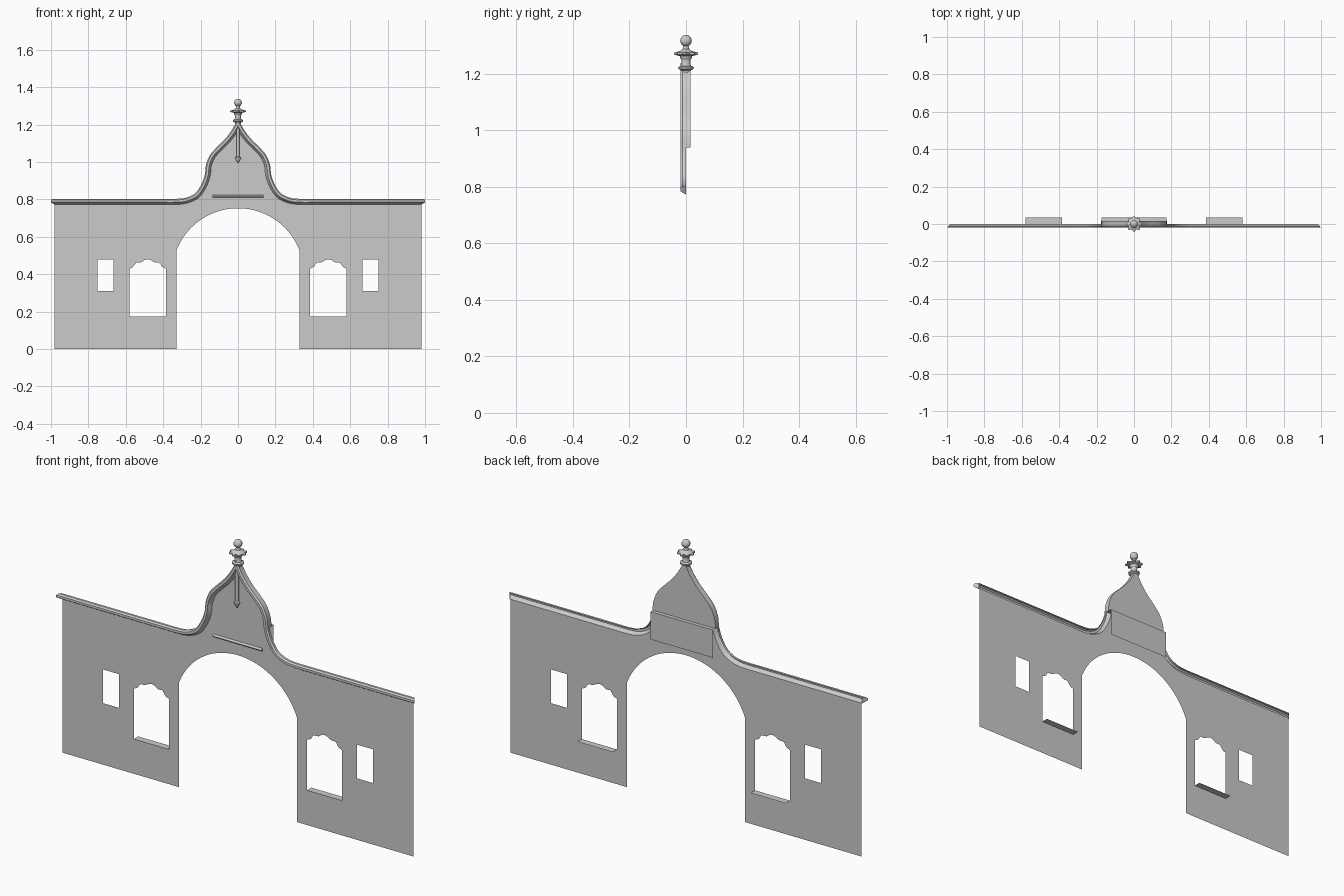
import bpy, bmesh, math
from mathutils import Vector

if "Cube" in bpy.data.objects:
    bpy.data.objects.remove(bpy.data.objects["Cube"])


def add_mesh(name, verts, faces, angle=35):
    me = bpy.data.meshes.new(name)
    me.from_pydata(verts, [], faces)
    bm = bmesh.new()
    bm.from_mesh(me)
    bmesh.ops.recalc_face_normals(bm, faces=bm.faces)
    bm.to_mesh(me)
    bm.free()
    ob = bpy.data.objects.new(name, me)
    bpy.context.collection.objects.link(ob)
    bpy.ops.object.select_all(action='DESELECT')
    ob.select_set(True)
    bpy.context.view_layer.objects.active = ob
    bpy.ops.object.shade_smooth_by_angle(angle=math.radians(angle))
    return ob


def flat_sheet(name, loops):
    # filled outline with holes, standing upright at y = 0
    cu = bpy.data.curves.new(name, 'CURVE')
    cu.dimensions = '2D'
    cu.fill_mode = 'BOTH'
    for loop in loops:
        sp = cu.splines.new('POLY')
        sp.points.add(len(loop) - 1)
        for p, (x, z) in zip(sp.points, loop):
            p.co = (x, z, 0, 1)
        sp.use_cyclic_u = True
    ob = bpy.data.objects.new(name, cu)
    bpy.context.collection.objects.link(ob)
    ob.rotation_euler.x = math.pi / 2
    bpy.ops.object.select_all(action='DESELECT')
    ob.select_set(True)
    bpy.context.view_layer.objects.active = ob
    bpy.ops.object.convert(target='MESH')
    return ob


def lathe(name, profile, segs=24, petals=None, y=0, squash=1):
    # profile of (radius, z); petals maps a row index to its scallop depth
    petals = petals or {}
    verts, faces = [], []
    for i, (r, z) in enumerate(profile):
        for s in range(segs):
            a = 2 * math.pi * s / segs
            k = r * (1 + petals.get(i, 0) * math.cos(8 * a))
            verts.append((k * math.cos(a), y + squash * k * math.sin(a), z))
    for i in range(len(profile) - 1):
        for s in range(segs):
            n = (s + 1) % segs
            faces.append((i * segs + s, i * segs + n, (i + 1) * segs + n, (i + 1) * segs + s))
    faces += [tuple(range(segs)), tuple(range((len(profile) - 1) * segs, len(profile) * segs))]
    return add_mesh(name, verts, faces)


def smooth_path(pts, n=6):
    P = [Vector(p) for p in pts]
    P = [2 * P[0] - P[1]] + P + [2 * P[-1] - P[-2]]
    out = []
    for a, b, c, d in zip(P, P[1:], P[2:], P[3:]):
        for i in range(n):
            t = i / n
            out.append(0.5 * (2 * b + (c - a) * t + (2 * a - 5 * b + 4 * c - d) * t * t
                              + (3 * b - a - 3 * c + d) * t ** 3))
    return out + [P[-2]]


# Right half of the ogee roof line, from the flat cornice up to the apex
ogee = smooth_path([(.40, .803), (.34, .803), (.283, .808), (.23, .832), (.198, .877),
                    (.178, .93), (.171, .985), (.15, 1.037), (.118, 1.075), (.07, 1.123),
                    (.034, 1.17), (.012, 1.21), (0, 1.24)])
path = [Vector((1, .803))] + ogee


def offset(i, t):
    d = (path[min(i + 1, len(path) - 1)] - path[max(i - 1, 0)]).normalized()
    p = path[i] + Vector((-d.y, d.x)) * t
    return max(p.x, 0), p.y


# Wall sheet with arch, scalloped windows and small side windows
edge = [offset(i, .029) for i in range(1, len(path))]
edge = [p for p in edge if p[0] > .004]
R, cz = .3527, .40
a0 = math.asin(.328 / R)
arch = [(R * math.sin(a), cz + R * math.cos(a)) for a in [-a0 + 2 * a0 * i / 40 for i in range(41)]]
outline = ([(.328, 0), (.98, 0), (.98, .774)] + edge + [(0, edge[-1][1] + .008)]
           + [(-x, z) for x, z in reversed(edge)] + [(-.98, .774), (-.98, 0), (-.328, 0)] + arch)
half = [(.098, .43), (.085, .435), (.076, .441), (.068, .454), (.060, .463), (.045, .462),
        (.032, .465), (.018, .475), (0, .48)]
holes = []
for s in (-1, 1):
    c = s * .483
    holes.append([(c - .098, .175), (c + .098, .175)] + [(c + x, z) for x, z in half]
                 + [(c - x, z) for x, z in reversed(half[:-1])])
    holes.append([(s * .665, .31), (s * .752, .31), (s * .752, .48), (s * .665, .48)])
flat_sheet("wall", [outline] + holes)

# Cornice moulding swept along the whole roof line, open at the back
section = [(0, 0), (0, -.012), (.006, -.02), (.018, -.02), (.024, -.010), (.03, 0)]
rows = []
for i in range(len(path)):
    row = []
    for t, y in section:
        x, z = offset(i, t)
        if i == 0:
            x = .983 - .85 * y
        row.append((x, y, z))
    rows.append(row)
rows += [[(-x, y, z) for x, y, z in r] for r in reversed(rows[:-1])]
m = len(section)
faces = [(i * m + j, i * m + j + 1, (i + 1) * m + j + 1, (i + 1) * m + j)
         for i in range(len(rows) - 1) for j in range(m - 1)]
faces += [tuple(range(m)), tuple(range((len(rows) - 1) * m, len(rows) * m))]
add_mesh("cornice", [v for r in rows for v in r], faces)

# Gable backing: rim and rear face of the upper ogee
top = [(.175, .94)] + [(p.x, p.y) for p in ogee if p.y > .945]
top += [(-x, z) for x, z in reversed(top[:-1])]
n = len(top)
add_mesh("gable_back", [(x, 0, z) for x, z in top] + [(x, .016, z) for x, z in top],
         [(i, i + 1, n + i + 1, n + i) for i in range(n - 1)] + [tuple(range(n, 2 * n))])

# Board behind the gable with its top ledge
add_mesh("back_board", [(s * .174, y, z) for y, z in ((0, .94), (.035, .94), (.035, .80)) for s in (-1, 1)],
         [(0, 1, 3, 2), (2, 3, 5, 4)])

# Window sills
for s in (-1, 1):
    add_mesh("window_sill", [(s * .385, 0, .175), (s * .581, 0, .175), (s * .581, .035, .175),
                             (s * .385, .035, .175)], [(0, 1, 2, 3)])

# Half-round bar at the foot of the gable
bar = [(-.009 * math.sin(math.pi * i / 6), .817 + .007 * math.cos(math.pi * i / 6)) for i in range(7)]
add_mesh("gable_bar", [(x, y, z) for x in (-.137, .137) for y, z in bar],
         [(i, i + 1, i + 8, i + 7) for i in range(6)] + [tuple(range(7)), tuple(range(7, 14))])

# Hanging pendant
lathe("pendant", [(.001, .995), (.008, 1.006), (.015, 1.019), (.015, 1.024), (.009, 1.03),
                  (.009, 1.20)], 12, y=-.008, squash=.75)

# Finial with collar, petalled dish and ball
lathe("finial", [(.014, 1.19), (.017, 1.212), (.027, 1.217), (.028, 1.224), (.018, 1.228),
                 (.015, 1.235), (.016, 1.25), (.021, 1.256), (.022, 1.263), (.037, 1.268),
                 (.037, 1.275), (.022, 1.280), (.012, 1.287), (.009, 1.300)], 48,
      petals={9: .16, 10: .16})
bpy.ops.mesh.primitive_uv_sphere_add(segments=24, ring_count=14, radius=.0205, location=(0, 0, 1.317))
bpy.context.object.name = "finial_ball"
bpy.ops.object.shade_smooth_by_angle(angle=math.radians(40))
